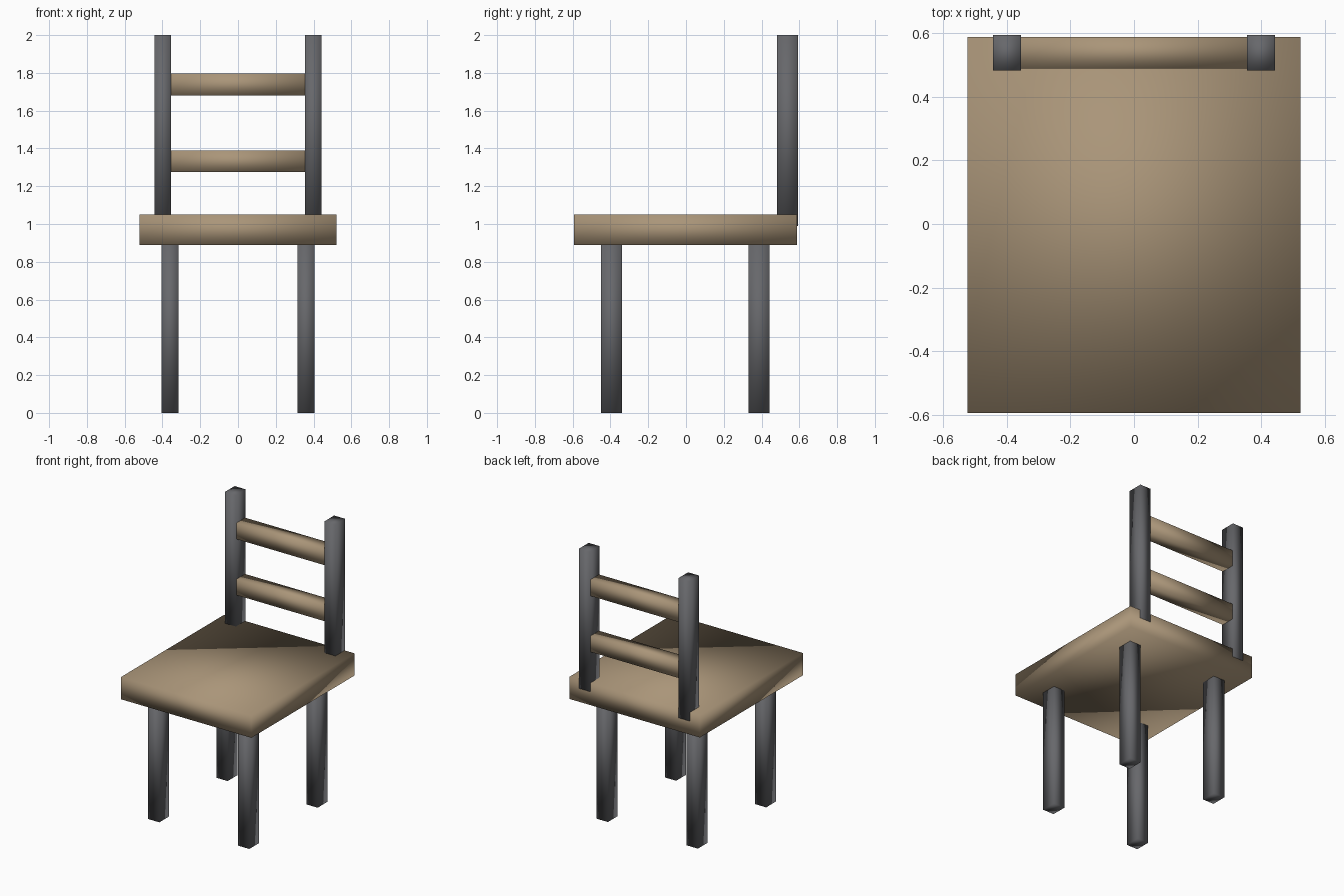
import bpy

if "Cube" in bpy.data.objects:
    bpy.data.objects.remove(bpy.data.objects["Cube"])


def material(name, rgb):
    mat = bpy.data.materials.new(name)
    mat.diffuse_color = (*rgb, 1.0)
    mat.use_nodes = True
    mat.node_tree.nodes["Principled BSDF"].inputs["Base Color"].default_value = mat.diffuse_color
    return mat


wood = material("tan_wood", (0.40, 0.30, 0.19))
dark = material("dark_grey", (0.135, 0.137, 0.147))


def box(name, x, y, z, mat):
    """Softly shaded box spanning the (min, max) ranges x, y and z."""
    spans = (x, y, z)
    bpy.ops.mesh.primitive_cube_add(size=1, location=[(a + b) / 2 for a, b in spans])
    obj = bpy.context.object
    obj.name = obj.data.name = name
    obj.scale = [b - a for a, b in spans]
    bpy.ops.object.transform_apply(location=False, rotation=False, scale=True)
    bpy.ops.object.shade_smooth()
    obj.data.materials.append(mat)
    return obj


# Seat slab
box("seat", (-0.522, 0.522), (-0.593, 0.587), (0.89, 1.05), wood)

# Four legs and two back posts, mirrored left and right
for side, s in (("left", -1), ("right", 1)):
    leg_x = sorted((s * 0.315, s * 0.405))
    post_x = sorted((s * 0.354, s * 0.442))
    box(f"front_leg_{side}", leg_x, (-0.449, -0.338), (0.0, 0.90), dark)
    box(f"rear_leg_{side}", leg_x, (0.332, 0.443), (0.0, 0.90), dark)
    box(f"back_post_{side}", post_x, (0.482, 0.593), (0.99, 2.0), dark)

# Two rails between the back posts
for name, z in (("lower_back_rail", (1.275, 1.39)), ("upper_back_rail", (1.68, 1.797))):
    box(name, (-0.36, 0.36), (0.488, 0.587), z, wood)
